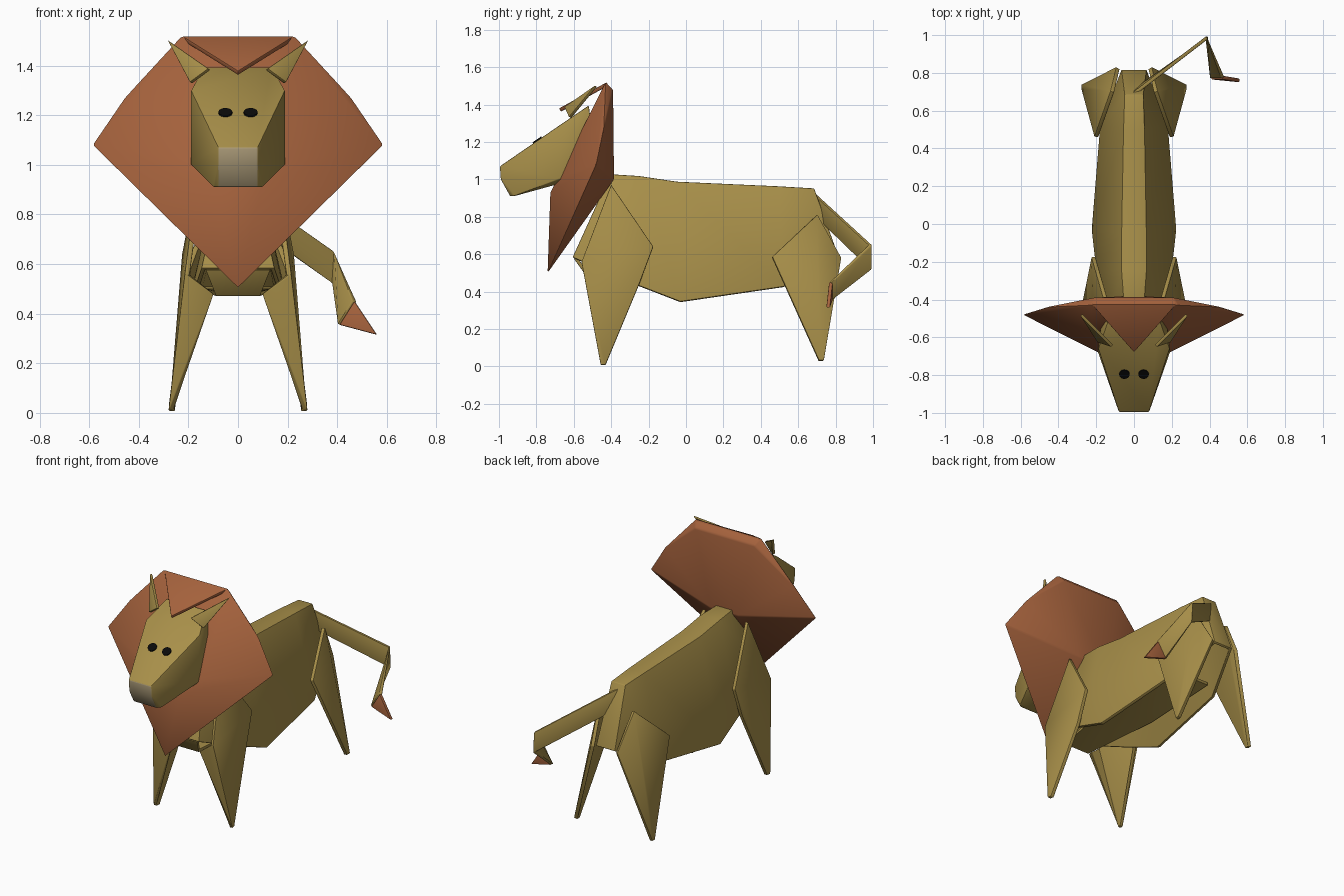
import bpy, bmesh, math
from mathutils import Vector

if "Cube" in bpy.data.objects:
    bpy.data.objects.remove(bpy.data.objects["Cube"])


def material(name, rgb):
    m = bpy.data.materials.new(name)
    m.diffuse_color = (*rgb, 1)
    m.use_nodes = True
    m.node_tree.nodes["Principled BSDF"].inputs["Base Color"].default_value = m.diffuse_color
    return m


OLIVE = material("olive paper", (0.39, 0.275, 0.067))
RUST = material("rust paper", (0.376, 0.122, 0.046))
NOSE = material("pale nose", (0.40, 0.32, 0.185))
BLACK = material("black eye", (0.003, 0.003, 0.003))


def finish(name, bm, mats, mirror=False, thick=0, bevel=0.0):
    bmesh.ops.recalc_face_normals(bm, faces=bm.faces)
    me = bpy.data.meshes.new(name)
    bm.to_mesh(me)
    bm.free()
    ob = bpy.data.objects.new(name, me)
    bpy.context.collection.objects.link(ob)
    for m in mats:
        me.materials.append(m)
    if thick:
        s = ob.modifiers.new("paper", 'SOLIDIFY')
        s.thickness, s.offset = thick, 0
    if bevel:
        b = ob.modifiers.new("soft edge", 'BEVEL')
        b.width, b.segments, b.limit_method = bevel, 2, 'ANGLE'
    if mirror:
        ob.modifiers.new("mirror", 'MIRROR').use_mirror_merge = False
    bpy.context.view_layer.update()
    dg = bpy.context.evaluated_depsgraph_get()
    final = bpy.data.meshes.new_from_object(ob.evaluated_get(dg))
    ob.modifiers.clear()
    ob.data = final
    bpy.ops.object.select_all(action='DESELECT')
    ob.select_set(True)
    bpy.context.view_layer.objects.active = ob
    bpy.ops.object.shade_smooth_by_angle(angle=math.radians(35))
    return ob


def sheet(name, pts, faces, mat, mirror=False, thick=0.02):
    """Folded paper made from a few corner points."""
    bm = bmesh.new()
    vs = [bm.verts.new(p) for p in pts]
    for f in faces:
        bm.faces.new([vs[i] for i in f])
    return finish(name, bm, [mat], mirror, thick, 0.004)


def hull(pts):
    """Symmetric convex solid from the points of one half."""
    bm = bmesh.new()
    for x, y, z in pts:
        for s in ((1, -1) if x else (1,)):
            bm.verts.new((s * x, y, z))
    r = bmesh.ops.convex_hull(bm, input=bm.verts[:])
    junk = {g for g in r["geom_interior"] + r["geom_unused"] if isinstance(g, bmesh.types.BMVert)}
    bmesh.ops.delete(bm, geom=list(junk), context='VERTS')
    bmesh.ops.dissolve_limit(bm, angle_limit=math.radians(2), verts=bm.verts[:], edges=bm.edges[:])
    bmesh.ops.recalc_face_normals(bm, faces=bm.faces)
    return bm


# Body: tent-shaped folded sheet, (top half width, y, z, bottom half width, y, z)
sections = [
    (.05, -.40, 1.02, .14, -.60, .58),
    (.06, -.25, 1.01, .19, -.25, .43),
    (.06, -.05, .98, .215, -.03, .345),
    (.05, .50, .955, .17, .52, .425),
    (.045, .68, .945, .06, .81, .58),
]
pts, faces = [], []
for tw, ty, tz, bw, by, bz in sections:
    pts += [(-bw, by, bz), (-tw, ty, tz), (tw, ty, tz), (bw, by, bz)]
for i in range(len(sections) - 1):
    a = 4 * i
    faces += [(a + k, a + k + 1, a + k + 5, a + k + 4) for k in range(3)]
faces += [(0, 1, 2, 3), (16, 17, 18, 19)]
sheet("body", pts, faces, OLIVE)

# Chest fold and belly
sheet("belly", [(-.13, -.59, .58), (.13, -.59, .58), (.09, -.52, .48), (-.09, -.52, .48),
                (.16, -.03, .50), (-.16, -.03, .50), (.13, .52, .50), (-.13, .52, .50)],
      [(0, 1, 2, 3), (3, 2, 4, 5), (5, 4, 6, 7)], OLIVE)

# Legs: outer panel plus a panel folded inward
sheet("front_leg",
      [(.15, -.40, .97), (.215, -.175, .64), (.215, -.25, .44), (.265, -.43, .008),
       (.27, -.455, .008), (.205, -.555, .56), (.10, -.52, .48)],
      [(0, 1, 2, 3, 4, 5), (5, 4, 6)], OLIVE, True, 0.022)
sheet("rear_leg",
      [(.115, .70, .81), (.20, .46, .585), (.268, .71, .03), (.268, .735, .03),
       (.085, .825, .58)],
      [(0, 1, 2, 3), (0, 3, 4)], OLIVE, True, 0.022)

# Tail ribbon with coloured tip
sheet("tail", [(.0, .69, .92), (.02, .72, .78), (.385, .985, .65), (.385, .985, .52),
               (.47, .775, .45), (.41, .775, .355)],
      [(0, 1, 3, 2), (2, 3, 5, 4)], OLIVE)
sheet("tail_tip", [(.47, .775, .45), (.41, .775, .355), (.56, .76, .315)], [(0, 1, 2)], RUST)

# Mane: faceted dish
mane = hull([(0, -.74, .50), (.10, -.725, .93), (.20, -.66, 1.02), (.59, -.48, 1.08),
             (.46, -.44, 1.27), (.23, -.43, 1.52), (.21, -.39, 1.48), (.10, -.385, 1.0)])
finish("mane", mane, [RUST], bevel=0.008)
sheet("forelock", [(-.225, -.42, 1.51), (.225, -.42, 1.51), (0, -.675, 1.37)], [(0, 1, 2)], RUST)

# Head, with the nose patch picked by position and direction
head = hull([(.08, -.995, 1.07), (.08, -.99, 1.0), (.08, -.94, .91), (.10, -.92, .91),
             (.19, -.68, 1.0), (.19, -.66, 1.30), (.14, -.52, 1.395), (.17, -.50, 1.25),
             (.15, -.52, 1.02)])
for f in head.faces:
    c = f.calc_center_median()
    if abs(c.x) < .04 and c.y < -.93 and f.normal.y < -.5:
        f.material_index = 1
finish("head", head, [OLIVE, NOSE], bevel=0.006)

# Ears
sheet("ear", [(.28, -.48, 1.50), (.19, -.62, 1.33), (.115, -.645, 1.385)], [(0, 1, 2)],
      OLIVE, True, 0.018)

# Eyes: thin discs lying on the sloped face
tilt = math.radians(34.5)
eye = bmesh.new()
bmesh.ops.create_cone(eye, cap_ends=True, segments=12, radius1=.028, radius2=.028, depth=.009)
for v in eye.verts:
    x, y, z = v.co
    v.co = Vector((x + .051, y * math.cos(tilt) - z * math.sin(tilt) - .795,
                   y * math.sin(tilt) + z * math.cos(tilt) + 1.21))
finish("eyes", eye, [BLACK], True)
